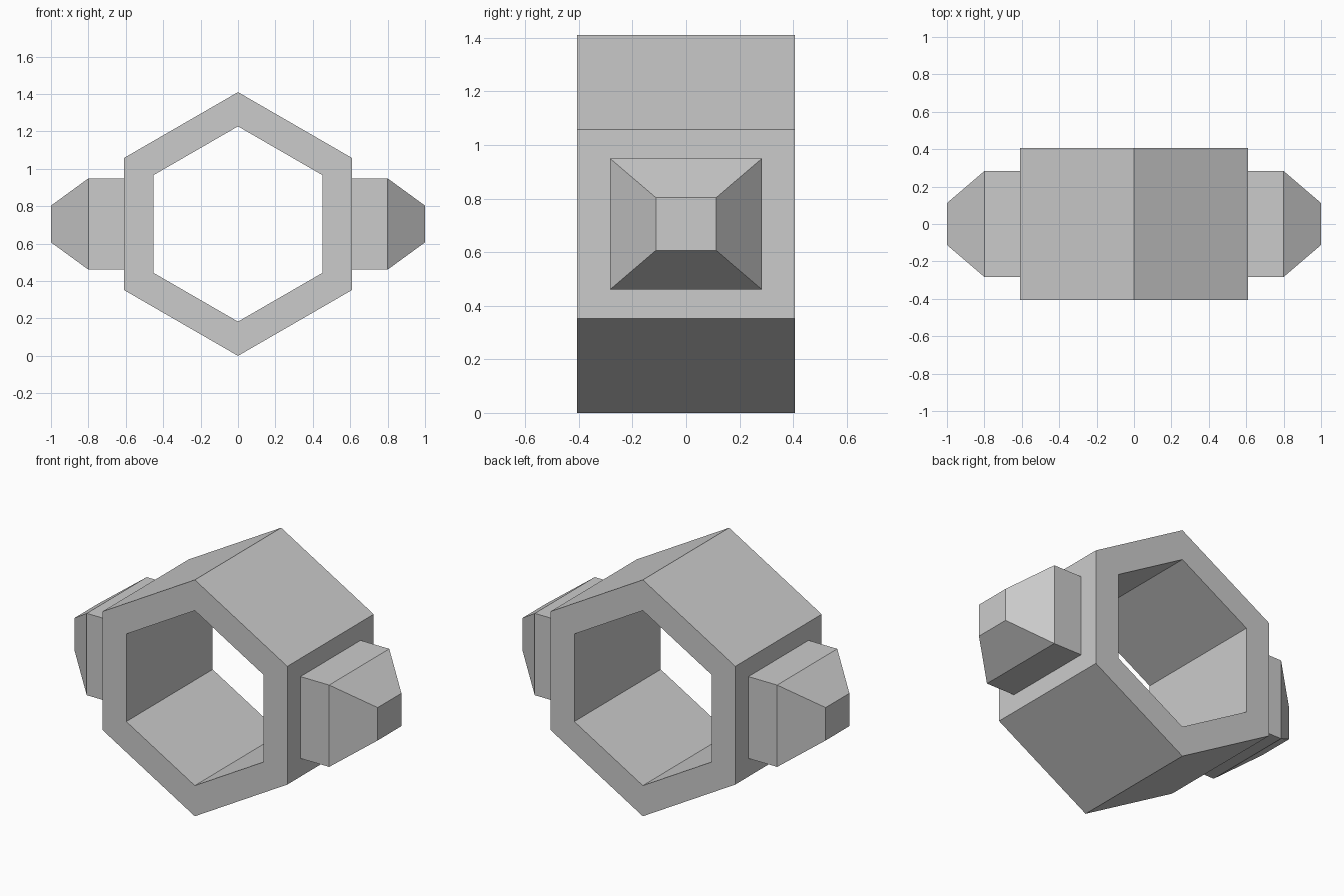
import bpy, bmesh, math

if "Cube" in bpy.data.objects:
    bpy.data.objects.remove(bpy.data.objects["Cube"])

CZ = 0.705  # height of the ring's axis


def make_object(name, bm):
    bmesh.ops.recalc_face_normals(bm, faces=bm.faces[:])
    mesh = bpy.data.meshes.new(name)
    bm.to_mesh(mesh)
    bm.free()
    obj = bpy.data.objects.new(name, mesh)
    bpy.context.collection.objects.link(obj)
    return obj


def bridge_loops(bm, loops, closed=False):
    """Join consecutive vertex loops with quads."""
    pairs = list(zip(loops, loops[1:]))
    if closed:
        pairs.append((loops[-1], loops[0]))
    for a, b in pairs:
        n = len(a)
        for i in range(n):
            j = (i + 1) % n
            bm.faces.new((a[i], a[j], b[j], b[i]))


# Hexagonal ring, point upwards, open through the middle
def hex_loop(bm, radius, y):
    angles = [math.radians(90 + 60 * i) for i in range(6)]
    return [bm.verts.new((radius * math.cos(a), y, CZ + radius * math.sin(a))) for a in angles]


bm = bmesh.new()
outer, inner, half_depth = 0.705, 0.522, 0.407
section = [(outer, -half_depth), (outer, half_depth), (inner, half_depth), (inner, -half_depth)]
bridge_loops(bm, [hex_loop(bm, r, y) for r, y in section], closed=True)
make_object("hex_ring", bm)


# Side lugs: a block with a tapered end
def rect_loop(bm, x, half_y, half_z):
    return [bm.verts.new((x, sy * half_y, CZ + sz * half_z))
            for sy, sz in ((-1, -1), (1, -1), (1, 1), (-1, 1))]


for name, side in (("right_lug", 1), ("left_lug", -1)):
    bm = bmesh.new()
    sections = [(0.60, 0.283, 0.244), (0.80, 0.283, 0.244), (1.0, 0.112, 0.098)]
    loops = [rect_loop(bm, side * x, hy, hz) for x, hy, hz in sections]
    bridge_loops(bm, loops)
    bm.faces.new(loops[0])
    bm.faces.new(loops[-1])
    make_object(name, bm)
